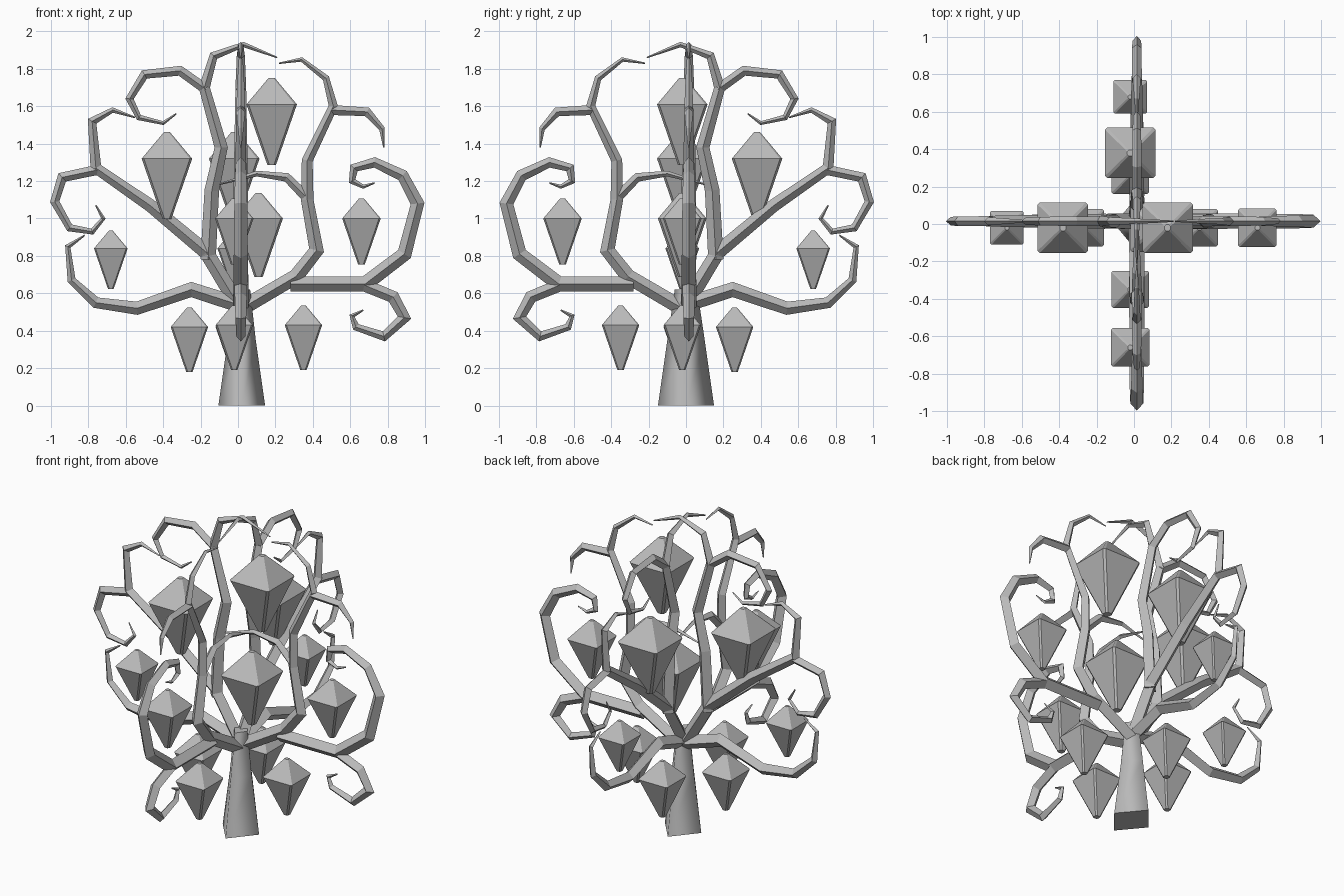
import bpy
import bmesh
import math
from mathutils import Vector, Matrix

cube = bpy.data.objects.get("Cube")
if cube:
    bpy.data.objects.remove(cube)

grey = bpy.data.materials.new("plain_grey")
grey.use_nodes = True
grey.diffuse_color = (0.5, 0.5, 0.5, 1)
grey.node_tree.nodes["Principled BSDF"].inputs["Base Color"].default_value = grey.diffuse_color

MAIN, MEDIUM, THIN = 0.037, 0.03, 0.023


def loft(name, rings, turn, smooth=False):
    """Skin equal-sized rings of points, cap both ends and turn the part about z."""
    bm = bmesh.new()
    loops = [[bm.verts.new(p) for p in ring] for ring in rings]
    for lower, upper in zip(loops, loops[1:]):
        for i in range(len(lower)):
            face = bm.faces.new((lower[i - 1], lower[i], upper[i], upper[i - 1]))
            face.smooth = smooth
    bm.faces.new(loops[0])
    bm.faces.new(loops[-1])
    bmesh.ops.recalc_face_normals(bm, faces=bm.faces)
    bm.transform(Matrix.Rotation(turn, 4, "Z"))
    mesh = bpy.data.meshes.new(name)
    bm.to_mesh(mesh)
    bm.free()
    mesh.materials.append(grey)
    obj = bpy.data.objects.new(name, mesh)
    bpy.context.collection.objects.link(obj)


def branch(name, turn, thickness, *path):
    """Diamond tube along (x, z) points, tapering to a fine tip."""
    points = [Vector((x, 0.015, z)) for x, z in path]
    out = Vector((0, 1, 0))
    last = len(points) - 1
    rings = []
    for i, p in enumerate(points):
        radius = thickness * (1 - (i / last) ** 1.6) + 0.004
        before = (p - points[max(i - 1, 0)]).normalized()
        after = (points[min(i + 1, last)] - p).normalized()
        # Widen the bends so that the tube keeps its thickness
        bisector = before + after
        reach = radius
        if 0 < i < last:
            reach = radius / max(bisector.length / 2, 0.6)
        side = bisector.normalized().cross(out) * reach
        rings.append([p + side, p + out * radius, p - side, p - out * radius])
    loft(name, rings, turn)


def lantern(name, turn, x, z, half):
    """Hanging kite-shaped block with chamfered corners."""
    rings = []
    for rise, width, chamfer in ((1.05, 0.12, 0.06), (0, 1, 0.09), (-2.4, 0.17, 0.08)):
        inner = width - chamfer
        ring = []
        for quarter in range(4):
            spin = Matrix.Rotation(quarter * math.pi / 2, 3, "Z")
            for corner in ((width, inner, rise), (inner, width, rise)):
                ring.append(Vector((x, -0.02, z)) + spin @ Vector(corner) * half)
        rings.append(ring)
    loft(name, rings, turn)


def crown(label, turn):
    """One upright fan of curling branches with its hanging lanterns."""
    branch(label + "_low_right_branch", turn, MAIN,
           (0, .54), (-.25, .62), (-.54, .52), (-.76, .55), (-.89, .67), (-.91, .85), (-.82, .91))
    branch(label + "_wide_right_branch", turn, MAIN,
           (0, .54), (-.17, .82), (-.47, 1.07), (-.76, 1.27), (-.78, 1.52), (-.67, 1.58), (-.55, 1.54))
    branch(label + "_wide_right_curl", turn, THIN,
           (-.75, 1.26), (-.94, 1.22), (-.98, 1.09), (-.9, .95), (-.78, .93), (-.72, 1), (-.76, 1.07))
    branch(label + "_tall_right_branch", turn, MAIN,
           (-.16, .78), (-.14, 1.15), (-.09, 1.38), (-.18, 1.7), (-.13, 1.87), (.03, 1.93), (.21, 1.86))
    branch(label + "_tall_right_curl", turn, THIN,
           (-.17, 1.69), (-.31, 1.79), (-.5, 1.77), (-.58, 1.64), (-.53, 1.54), (-.4, 1.51), (-.33, 1.56))
    branch(label + "_tall_left_branch", turn, MAIN,
           (.02, .52), (.31, .69), (.42, .83), (.37, 1.1), (.37, 1.31), (.51, 1.6),
           (.47, 1.75), (.34, 1.85), (.22, 1.83))
    branch(label + "_tall_left_curl", turn, THIN, (.5, 1.58), (.69, 1.57), (.77, 1.48), (.78, 1.38))
    branch(label + "_low_left_branch", turn, MAIN,
           (.28, .65), (.68, .65), (.89, .81), (.96, 1.08), (.88, 1.23), (.73, 1.3),
           (.62, 1.27), (.61, 1.2), (.67, 1.17), (.73, 1.19))
    branch(label + "_low_left_curl", turn, MEDIUM,
           (.66, .65), (.83, .58), (.89, .47), (.78, .37), (.63, .42), (.61, .48), (.67, .51))
    branch(label + "_inner_twig", turn, THIN, (.36, 1.12), (.26, 1.22), (.1, 1.24), (-.11, 1.18))

    lantern(label + "_large_right_lantern", turn, -.38, 1.32, .135)
    lantern(label + "_small_right_lantern", turn, -.68, .84, .09)
    lantern(label + "_low_right_lantern", turn, -.26, .42, .1)
    lantern(label + "_low_left_lantern", turn, .35, .43, .1)
    lantern(label + "_outer_left_lantern", turn, .66, 1, .103)


# Trunk: four-sided taper with corners on the axes
trunk_rings = []
for z, wide, deep in ((0, 0.125, 0.15), (0.35, 0.075, 0.1), (0.62, 0.045, 0.06)):
    trunk_rings.append([(0.02 + wide, 0, z), (0.02, deep, z), (0.02 - wide, 0, z), (0.02, -deep, z)])
loft("trunk", trunk_rings, 0, smooth=True)

# Two crossing crowns, and two lanterns that hang in the first one only
crown("side", 0)
crown("depth", -math.pi / 2)
lantern("top_lantern", 0, .18, 1.61, .135)
lantern("middle_lantern", 0, .11, 1, .13)
